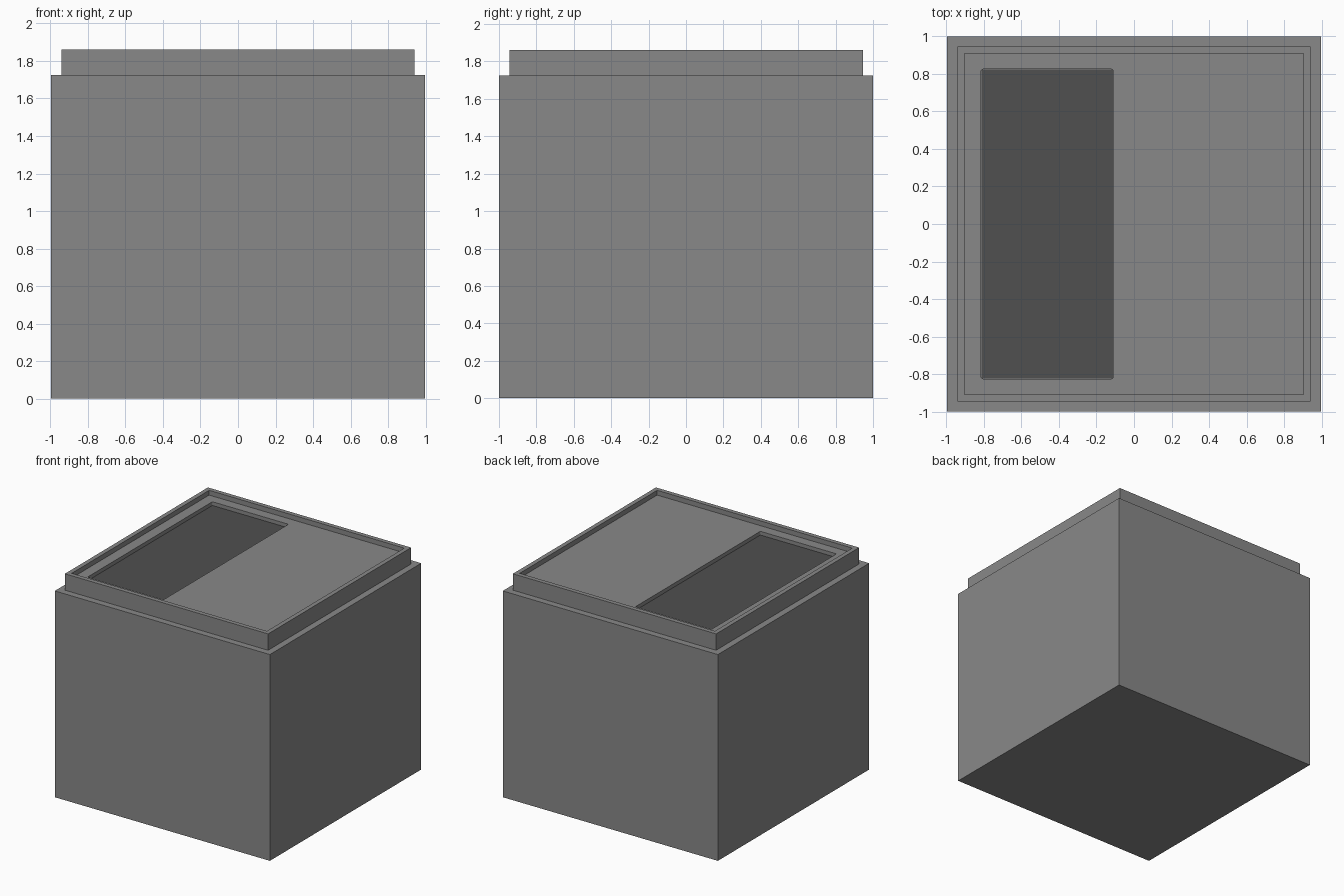
import bpy, bmesh
from mathutils import Matrix

default = bpy.data.objects.get("Cube")
if default:
    bpy.data.objects.remove(default, do_unlink=True)


def material(name, value):
    mat = bpy.data.materials.new(name)
    mat.use_nodes = True
    colour = (value, value, value, 1)
    mat.diffuse_color = colour
    mat.node_tree.nodes["Principled BSDF"].inputs["Base Color"].default_value = colour
    return mat


grey = material("mid grey", 0.25)
dark = material("dark grey", 0.08)


def box(name, x, y, z, mat):
    """Box spanning the (low, high) ranges x, y and z."""
    mid = [sum(r) / 2 for r in (x, y, z)]
    size = [r[1] - r[0] for r in (x, y, z)]
    bm = bmesh.new()
    bmesh.ops.create_cube(bm, size=1, matrix=Matrix.LocRotScale(mid, None, size))
    mesh = bpy.data.meshes.new(name)
    bm.to_mesh(mesh)
    bm.free()
    mesh.materials.append(mat)
    obj = bpy.data.objects.new(name, mesh)
    bpy.context.collection.objects.link(obj)
    return obj


def cut(target, cutter):
    mod = target.modifiers.new("cut", "BOOLEAN")
    mod.operation = "DIFFERENCE"
    mod.solver = "EXACT"
    mod.object = cutter
    cutter.hide_render = True
    cutter.hide_set(True)
    cutter.display_type = "WIRE"


SHOULDER, TOP = 1.725, 1.862
RECESS = TOP - 0.04
SLOT_FLOOR = RECESS - 0.035
SLOT_X, SLOT_Y = (-0.815, -0.11), (-0.825, 0.825)

# Main block
box("body", (-0.995, 0.995), (-1, 1), (0, SHOULDER), grey)

# Raised lid with a shallow tray sunk into its top
lid = box("lid", (-0.94, 0.94), (-0.945, 0.945), (SHOULDER, TOP), grey)
tray = box("tray_cutter", (-0.903, 0.903), (-0.908, 0.908), (RECESS, TOP + 0.1), grey)
cut(lid, tray)

# Long slot in the tray, with softened corners
slot = box("slot_cutter", SLOT_X, SLOT_Y, (SLOT_FLOOR, TOP + 0.1), grey)
bm = bmesh.new()
bm.from_mesh(slot.data)
upright = [e for e in bm.edges if abs(e.verts[0].co.z - e.verts[1].co.z) > 0.01]
bmesh.ops.bevel(bm, geom=upright, offset=0.012, segments=3, affect="EDGES", profile=0.5)
bm.to_mesh(slot.data)
bm.free()
cut(lid, slot)

# Dark panel lying on the slot floor
inset = 0.002
box("slot_panel", (SLOT_X[0] + inset, SLOT_X[1] - inset),
    (SLOT_Y[0] + inset, SLOT_Y[1] - inset), (SLOT_FLOOR, SLOT_FLOOR + 0.005), dark)
